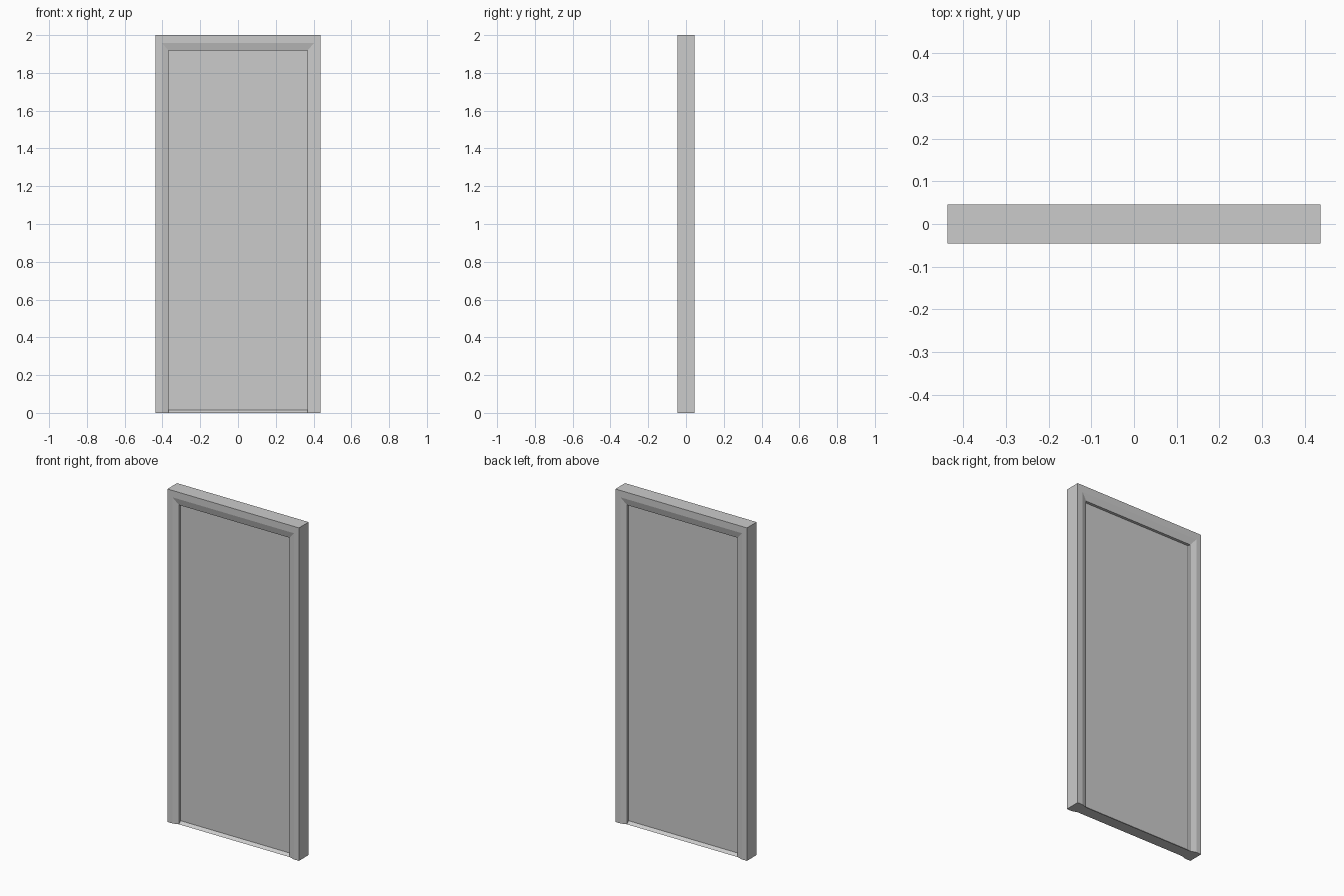
import bpy, bmesh

if "Cube" in bpy.data.objects:
    bpy.data.objects.remove(bpy.data.objects["Cube"])

HALF_W, TOP, HALF_D = 0.437, 2.0, 0.046   # outer frame
OPEN_W, OPEN_TOP, LIP_D = 0.368, 1.918, 0.035  # opening and its inner lip
DOOR_D, SILL_H = 0.018, 0.015


def finish(name, bm):
    bmesh.ops.recalc_face_normals(bm, faces=bm.faces)
    mesh = bpy.data.meshes.new(name)
    bm.to_mesh(mesh)
    bm.free()
    obj = bpy.data.objects.new(name, mesh)
    bpy.context.collection.objects.link(obj)
    return obj


def loft(name, sections):
    """Join closed cross-sections in order and cap both ends."""
    bm = bmesh.new()
    rings = [[bm.verts.new(p) for p in s] for s in sections]
    n = len(rings[0])
    for a, b in zip(rings, rings[1:]):
        for i in range(n):
            j = (i + 1) % n
            bm.faces.new((a[i], a[j], b[j], b[i]))
    bm.faces.new(rings[0])
    bm.faces.new(rings[-1])
    return finish(name, bm)


# Door frame: bevelled moulding mitred around both sides and the top
front = [(HALF_W, TOP, -HALF_D), (0.403, 1.959, -HALF_D), (OPEN_W, OPEN_TOP, -LIP_D)]
profile = front + [(x, z, -y) for x, z, y in reversed(front)]
loft("door_frame", [
    [(-x, y, 0) for x, z, y in profile],
    [(-x, y, z) for x, z, y in profile],
    [(x, y, z) for x, z, y in profile],
    [(x, y, 0) for x, z, y in profile],
])

# Door panel recessed in the frame
panel = [(-DOOR_D, SILL_H), (DOOR_D, SILL_H), (DOOR_D, OPEN_TOP), (-DOOR_D, OPEN_TOP)]
loft("door_panel", [[(x, y, z) for y, z in panel] for x in (-OPEN_W, OPEN_W)])

# Sloped threshold under the door
sill = [(-LIP_D, 0), (LIP_D, 0), (DOOR_D, SILL_H), (-DOOR_D, SILL_H)]
loft("threshold", [[(x, y, z) for y, z in sill] for x in (-OPEN_W, OPEN_W)])
